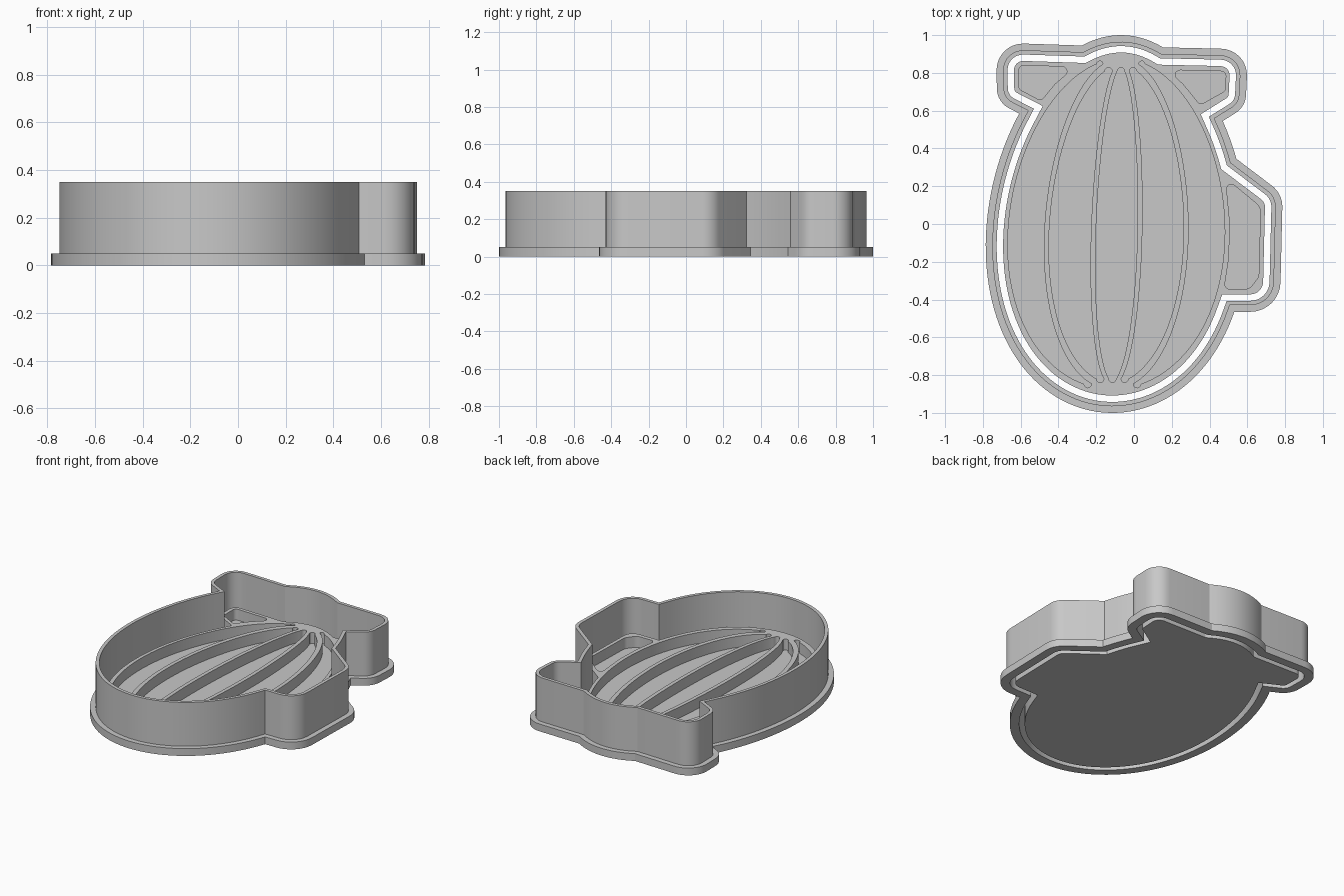
import bpy, bmesh, math
from math import sin, cos, asin, pi
from mathutils import Vector

if "Cube" in bpy.data.objects:
    bpy.data.objects.remove(bpy.data.objects["Cube"])

CX, TAPER, LEAN, HALF_WIDTH = -0.092, 0.088, 0.023, 0.688
FLANGE_Z, WALL_Z, FLOOR_Z, RIDGE_Z = 0.05, 0.35, 0.05, 0.125
RIDGE = 0.026

grey = bpy.data.materials.new("light_grey")
grey.use_nodes = True
grey.diffuse_color = (0.58, 0.58, 0.58, 1)
grey.node_tree.nodes["Principled BSDF"].inputs["Base Color"].default_value = grey.diffuse_color


def egg(t, a, b, shift=0.0):
    """Point on the leaning egg, or on one of its meridians."""
    return Vector((CX + a * cos(t) * (1 - TAPER * sin(t)) + LEAN * sin(t) + shift, b * sin(t)))


def egg_arc(t0, t1, n):
    return [(*egg(t0 + (t1 - t0) * i / n, HALF_WIDTH, 1.0), 0) for i in range(n + 1)]


def rounded(corners, steps=8):
    """Closed outline from (x, y, radius) corners; radius 0 stays sharp."""
    out = []
    for i, (x, y, r) in enumerate(corners):
        p = Vector((x, y))
        if r == 0:
            out.append(p)
            continue
        u = (Vector(corners[i - 1][:2]) - p).normalized()
        v = (Vector(corners[(i + 1) % len(corners)][:2]) - p).normalized()
        half = u.angle(v) / 2
        centre = p + (u + v).normalized() * r / sin(half)
        start = p + u * r / math.tan(half) - centre
        end = p + v * r / math.tan(half) - centre
        turn = pi - 2 * half
        for k in range(steps + 1):
            f = k / steps
            out.append(centre + (start * sin((1 - f) * turn) + end * sin(f * turn)) / sin(turn))
    return out


def inset(loop, d):
    """Move a counter-clockwise outline inwards with mitred corners."""
    out = []
    for i, p in enumerate(loop):
        a = (p - loop[i - 1]).normalized()
        b = (loop[(i + 1) % len(loop)] - p).normalized()
        na, nb = Vector((-a.y, a.x)), Vector((-b.y, b.x))
        out.append(p + (na + nb) * d / (1 + na.dot(nb)))
    return out


def ring(bm, loop, z):
    return [bm.verts.new((p.x, p.y, z)) for p in loop]


def bridge(bm, lower, upper):
    n = len(lower)
    for i in range(n):
        j = (i + 1) % n
        bm.faces.new((lower[i], lower[j], upper[j], upper[i]))


def finish(bm, name):
    bmesh.ops.recalc_face_normals(bm, faces=bm.faces)
    mesh = bpy.data.meshes.new(name)
    bm.to_mesh(mesh)
    bm.free()
    mesh.materials.append(grey)
    ob = bpy.data.objects.new(name, mesh)
    bpy.context.collection.objects.link(ob)
    bpy.ops.object.select_all(action='DESELECT')
    ob.select_set(True)
    bpy.context.view_layer.objects.active = ob
    bpy.ops.object.shade_smooth_by_angle(angle=math.radians(25))


# Outer outline: egg body, side bump and two top corners
outline = rounded(
    [(0.772, -0.465, 0.16), (0.787, 0.16, 0.14)]
    + egg_arc(asin(0.345), asin(0.545), 8)
    + [(0.59, 0.62, 0.12), (0.605, 0.925, 0.14)]
    + egg_arc(asin(0.935), pi - asin(0.945), 16)
    + [(-0.73, 0.96, 0.14), (-0.725, 0.645, 0.12)]
    + egg_arc(pi - asin(0.585), 2 * pi - asin(0.465), 72))

# Cutter: flange and tall thin wall swept as one closed section
bm = bmesh.new()
section = [(0, 0), (0, FLANGE_Z), (0.035, FLANGE_Z), (0.035, WALL_Z), (0.058, WALL_Z), (0.058, 0)]
rings = [ring(bm, inset(outline, d), z) for d, z in section]
for i, r in enumerate(rings):
    bridge(bm, rings[i - 1], r)
finish(bm, "cutter_wall_and_flange")


# Stamp pockets: five egg segments between the ridges
def segment(u0, u1, g0, g1, b, n=64):
    left, right = [], []
    for i in range(n + 1):
        t = -pi / 2 + pi * i / n
        l, r = egg(t, u0, b, g0), egg(t, u1, b, g1)
        if r.x - l.x > 0.032:
            left.append(l)
            right.append(r)

    def cap(a, c, side):
        mid, half = (a + c) / 2, (c - a) / 2
        return [mid + half * cos(k * pi / 6) + Vector((0, side * half.length * sin(k * pi / 6)))
                for k in range(1, 6)]
    top = cap(left[-1], right[-1], 1)
    bottom = cap(left[0], right[0], -1)
    return right + top + left[::-1] + bottom[::-1]


lines = [-0.572, -0.368, -0.121, 0.124, 0.368, 0.572]
pockets = []
for i in range(5):
    outer = i in (0, 4)
    pockets.append(segment(lines[i], lines[i + 1],
                           RIDGE / 2 if i > 0 else 0, -RIDGE / 2 if i < 4 else 0,
                           0.873 if outer else 0.845))

# Pockets of the two top corners and the side bump
R = 0.025
for corners in (
        [(-0.61, 0.84, R), (-0.61, 0.715, R), (-0.492, 0.652, R), (-0.42, 0.74, 0), (-0.315, 0.831, R)],
        [(0.175, 0.816, R), (0.26, 0.742, 0), (0.35, 0.63, R), (0.483, 0.705, R), (0.487, 0.808, R)],
        [(0.477, -0.345, R), (0.61, -0.345, 0.05), (0.66, -0.28, 0.05), (0.67, 0.09, 0.06),
         (0.485, 0.243, R), (0.508, 0.0, 0), (0.502, -0.18, 0)]):
    pockets.append(rounded(corners, 5))

# Stamp plate: ridge tops with holes, pocket walls and floors, flat underside
bm = bmesh.new()
plate = inset(outline, 0.092)
top_loops = [ring(bm, loop, RIDGE_Z) for loop in [plate] + pockets]
edges = [bm.edges.new((lp[i - 1], lp[i])) for lp in top_loops for i in range(len(lp))]
bmesh.ops.triangle_fill(bm, use_beauty=True, edges=edges, normal=(0, 0, 1))
for loop, upper, z in zip([plate] + pockets, top_loops, [0] + [FLOOR_Z] * len(pockets)):
    lower = ring(bm, loop, z)
    bridge(bm, lower, upper)
    bm.faces.new(lower)
finish(bm, "stamp_plate")
